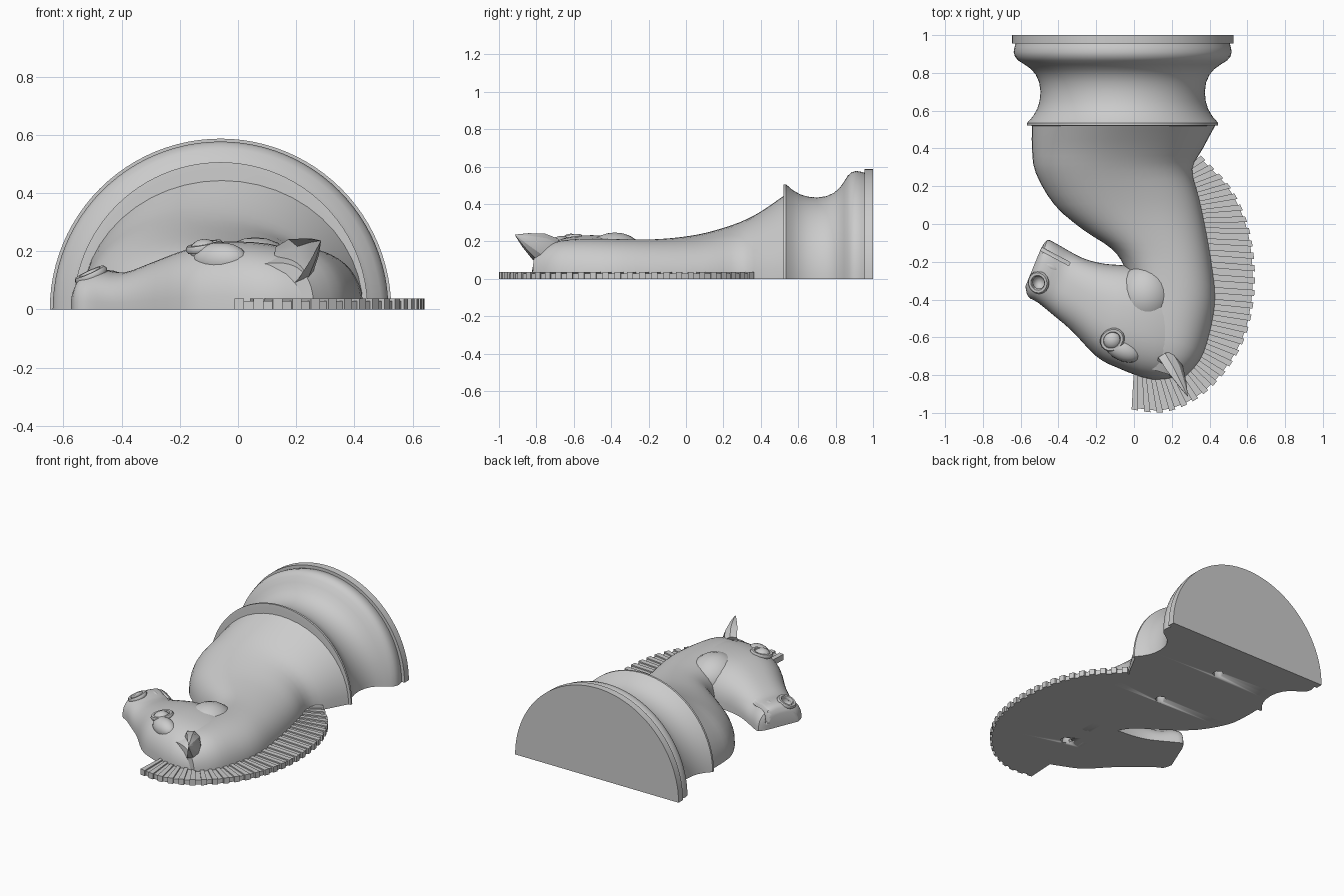
import bpy, bmesh
from math import sin, cos, pi, radians
from mathutils import Vector, Matrix

if "Cube" in bpy.data.objects:
    bpy.data.objects.remove(bpy.data.objects["Cube"])


def finish(bm, name, angle=30):
    bmesh.ops.recalc_face_normals(bm, faces=bm.faces[:])
    me = bpy.data.meshes.new(name)
    bm.to_mesh(me)
    bm.free()
    ob = bpy.data.objects.new(name, me)
    bpy.context.collection.objects.link(ob)
    bpy.ops.object.select_all(action='DESELECT')
    ob.select_set(True)
    bpy.context.view_layer.objects.active = ob
    bpy.ops.object.shade_smooth_by_angle(angle=radians(angle))
    return ob


def smooth_path(pts, steps):
    """Catmull-Rom through points of any dimension."""
    pts = [Vector(p) for p in pts]
    ext = [pts[0]] + pts + [pts[-1]]
    out = []
    for i in range(len(pts) - 1):
        a, b, c, d = ext[i:i + 4]
        for s in range(steps):
            t = s / steps
            out.append(0.5 * (2 * b + (c - a) * t + (2 * a - 5 * b + 4 * c - d) * t * t
                              + (3 * b - a - 3 * c + d) * t ** 3))
    return out + [pts[-1]]


def loft(name, sections, seg=24, angle=30):
    """Half-superellipse sections: left x,y, right x,y, height, roundness."""
    bm = bmesh.new()
    rings = []
    for lx, ly, rx, ry, h, p in sections:
        L, R = Vector((lx, ly, 0)), Vector((rx, ry, 0))
        ring = []
        for i in range(seg + 1):
            c, s = cos(pi * i / seg), max(0, sin(pi * i / seg))
            u = abs(c) ** (2 / p) * (1 if c > 0 else -1)
            co = (L + R) / 2 + (R - L) / 2 * u
            co.z = h * s ** (2 / p) if 0 < i < seg else 0
            ring.append(bm.verts.new(co))
        rings.append(ring)
    n = seg + 1
    for a, b in zip(rings, rings[1:]):
        for i in range(n):
            j = (i + 1) % n
            bm.faces.new((a[i], a[j], b[j], b[i]))
    bm.faces.new(rings[0])
    bm.faces.new(rings[-1])
    return finish(bm, name, angle)


def blob(name, loc, size, turn=0, tilt=0):
    """Ellipsoid that never goes below the flat back."""
    bm = bmesh.new()
    m = (Matrix.Translation(loc) @ Matrix.Rotation(radians(turn), 4, 'Z')
         @ Matrix.Rotation(radians(tilt), 4, 'Y') @ Matrix.Diagonal((*size, 1)))
    bmesh.ops.create_uvsphere(bm, u_segments=20, v_segments=12, radius=1, matrix=m)
    for v in bm.verts:
        v.co.z = max(v.co.z, 0.002)
    return finish(bm, name)


def ring(name, loc, R, r, turn, tilt, squash=0.8):
    m = (Matrix.Translation(loc) @ Matrix.Rotation(radians(turn), 4, 'Z')
         @ Matrix.Rotation(radians(tilt), 4, 'Y') @ Matrix.Diagonal((1, squash, 1, 1)))
    bm = bmesh.new()
    g = [[bm.verts.new(m @ Vector(((R + r * cos(b * pi / 3)) * cos(a * pi / 9),
                                   (R + r * cos(b * pi / 3)) * sin(a * pi / 9),
                                   r * sin(b * pi / 3)))) for b in range(6)] for a in range(18)]
    for a in range(18):
        for b in range(6):
            c, d = (a + 1) % 18, (b + 1) % 6
            bm.faces.new((g[a][b], g[c][b], g[c][d], g[a][d]))
    return finish(bm, name, 60)


def carve(ob, cutter):
    mod = ob.modifiers.new("cut", 'BOOLEAN')
    mod.operation, mod.solver, mod.object = 'DIFFERENCE', 'EXACT', cutter
    bpy.ops.object.select_all(action='DESELECT')
    ob.select_set(True)
    bpy.context.view_layer.objects.active = ob
    bpy.ops.object.modifier_apply(modifier=mod.name)


# turned base, half round
profile = [(1.0, .587), (.955, .587), (.955, .567), (.935, .573), (.91, .577), (.885, .570), (.865, .552),
           (.845, .52), (.82, .485), (.79, .46), (.75, .442), (.70, .435), (.65, .440), (.61, .452),
           (.57, .475), (.545, .497), (.535, .506), (.522, .506), (.52, .48)]
base = loft("base", [(-.06 - r, y, -.06 + r, y, r, 2) for y, r in profile], 48)

# neck
neck = loft("neck", smooth_path([
    (-.54, .53, .435, .53, .45, 2), (-.54, .40, .365, .40, .36, 2.1), (-.52, .27, .31, .29, .30, 2.2),
    (-.42, .10, .345, .14, .25, 2.3), (-.27, -.03, .375, 0, .225, 2.3), (-.12, -.13, .41, -.2, .212, 2.3),
    (-.05, -.23, .43, -.4, .212, 2.3), (-.02, -.38, .40, -.58, .215, 2.3),
    (-.02, -.60, .35, -.72, .205, 2.4), (.0, -.74, .26, -.82, .16, 2.5)], 3))

# head, from the poll to the nose
head = loft("head", smooth_path([
    (.28, -.34, .27, -.80, .18, 2.4), (.12, -.24, .10, -.825, .225, 2.5), (-.04, -.22, -.09, -.76, .232, 2.5),
    (-.16, -.21, -.20, -.70, .205, 2.5), (-.26, -.185, -.33, -.565, .16, 2.4),
    (-.34, -.145, -.43, -.48, .127, 2.4), (-.41, -.105, -.51, -.415, .135, 2.6),
    (-.46, -.085, -.56, -.385, .125, 2.6), (-.495, -.135, -.575, -.33, .085, 2.6)], 3))

# screw holes in the flat back, nostril hollow and mouth slit
for x, y, parts in ((-.08, .70, [base]), (-.01, .24, [neck]), (.11, -.51, [neck, head])):
    bm = bmesh.new()
    bmesh.ops.create_cone(bm, cap_ends=True, segments=6, radius1=.035, radius2=.035, depth=.2,
                          matrix=Matrix.Translation((x, y, 0)))
    cutter = finish(bm, "hole_cutter")
    for part in parts:
        carve(part, cutter)
    bpy.data.objects.remove(cutter)
bm = bmesh.new()
bmesh.ops.create_cube(bm, size=1, matrix=Matrix.Translation((-.43, -.165, .1))
                      @ Matrix.Rotation(radians(-28), 4, 'Z') @ Matrix.Diagonal((.2, .018, .12, 1)))
for cutter in (finish(bm, "mouth_cutter"), blob("nostril_cutter", (-.505, -.31, .115), (.035, .04, .045))):
    carve(head, cutter)
    bpy.data.objects.remove(cutter)

# face details
ring("nostril_rim", (-.505, -.31, .118), .047, .014, 15, -25, 1)
blob("cheek", (.06, -.38, .11), (.15, .165, .138))
blob("eyeball", (-.115, -.615, .2), (.05, .05, .042))
ring("eyelid", (-.115, -.613, .215), .056, .014, 35, -12, .85)
blob("brow", (-.06, -.665, .17), (.1, .06, .06), 155)
blob("upper_lip", (-.445, -.225, .08), (.075, .035, .055), -28)

# ear with a hollow front
bm = bmesh.new()
foot, tip = Vector((.165, -.72, .14)), Vector((.285, -.915, .236))
axis = (tip - foot).normalized()
front = Vector((-.55, -.7, .1))
front = (front - axis * front.dot(axis)).normalized()
side = axis.cross(front)
rings = []
for t, r in ((0, .085), (.35, .078), (.7, .042), (.95, .008)):
    row = []
    for i in range(10):
        a = 2 * pi * i / 10
        depth = cos(a) if cos(a) < .5 else -.15 * (t > 0) + .5 * (t == 0)
        row.append(bm.verts.new(foot.lerp(tip, t) + r * (front * depth * .8 + side * sin(a))))
    rings.append(row)
for a, b in zip(rings, rings[1:]):
    for i in range(10):
        bm.faces.new((a[i], a[(i + 1) % 10], b[(i + 1) % 10], b[i]))
top = bm.verts.new(tip)
for i in range(10):
    bm.faces.new((rings[-1][i], rings[-1][(i + 1) % 10], top))
bm.faces.new(rings[0])
finish(bm, "ear")

# mane: fan of alternating ribs and grooves round the back of the neck
outer = smooth_path([(.345, .355), (.50, .19), (.59, 0), (.625, -.2), (.622, -.4), (.575, -.6),
                     (.47, -.78), (.32, -.92), (.15, -.985), (-.012, -.97)], 12)
inner = smooth_path([(.28, .30), (.31, .14), (.34, 0), (.37, -.18), (.37, -.38), (.34, -.54),
                     (.28, -.66), (.20, -.73), (.1, -.76), (.0, -.76)], 12)


def resample(path, n):
    """n+1 evenly spaced points, each with its partner on the inner line."""
    run = [0]
    for a, b in zip(path, path[1:]):
        run.append(run[-1] + (b - a).length)
    out, k = [], 0
    for i in range(n + 1):
        d = run[-1] * i / n
        while k < len(path) - 2 and run[k + 1] < d:
            k += 1
        t = (d - run[k]) / (run[k + 1] - run[k])
        out.append((path[k].lerp(path[k + 1], t), inner[k].lerp(inner[k + 1], t)))
    return out


bm = bmesh.new()
cells = resample(outer, 55)
for i, ((o1, i1), (o2, i2)) in enumerate(zip(cells, cells[1:])):
    rib = i % 2 == 0
    height = .037 if rib else .029
    quad = [i1, i2] + [o + (o - n).normalized() * (.012 if rib else 0) for o, n in ((o2, i2), (o1, i1))]
    low = [bm.verts.new((p.x, p.y, 0)) for p in quad]
    high = [bm.verts.new((p.x, p.y, height)) for p in quad]
    bm.faces.new(low)
    bm.faces.new(high)
    for a in range(4):
        b = (a + 1) % 4
        bm.faces.new((low[a], low[b], high[b], high[a]))
finish(bm, "mane", 20)
